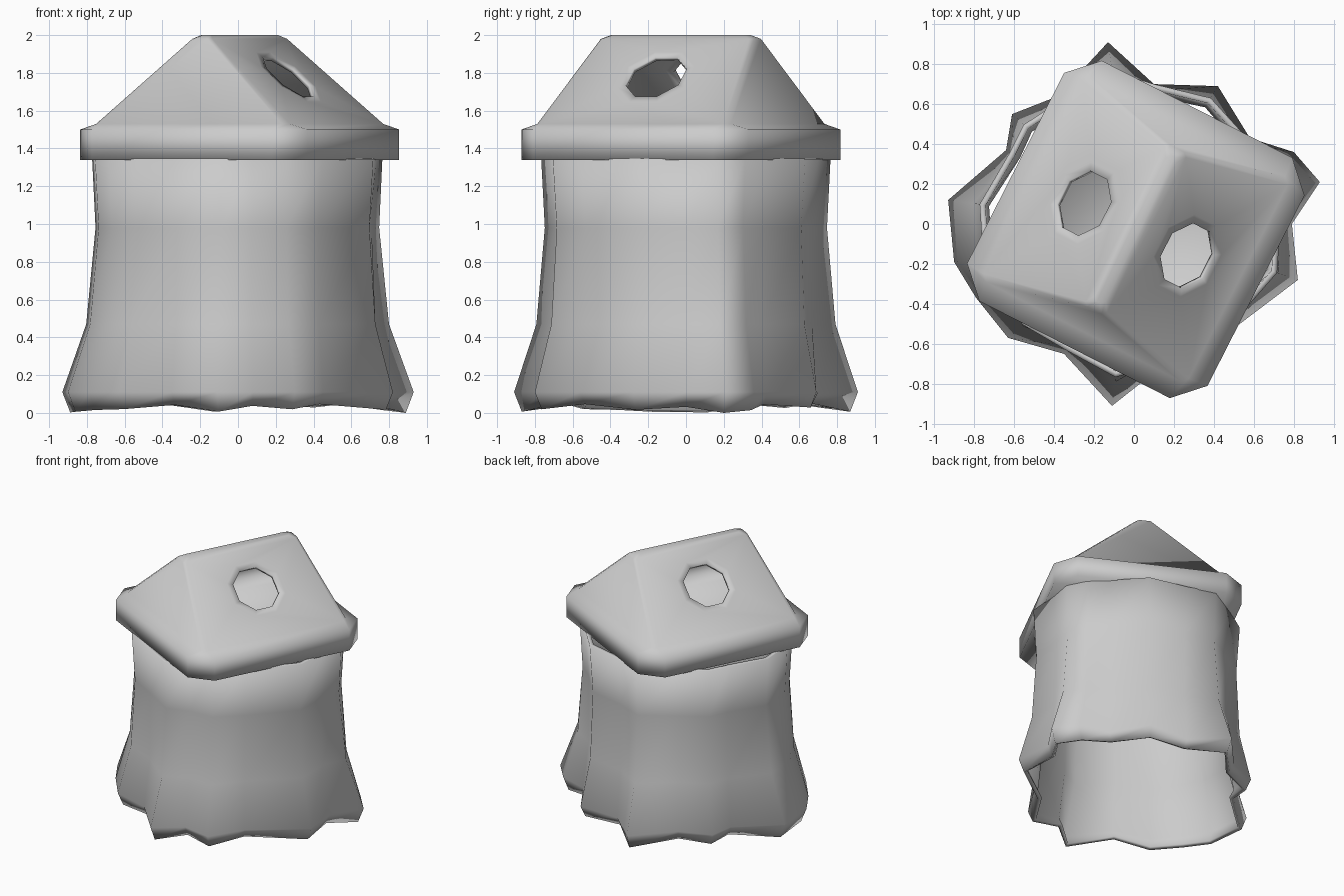
import bpy, bmesh, math
from mathutils import Vector

if "Cube" in bpy.data.objects:
    bpy.data.objects.remove(bpy.data.objects["Cube"])


def finish(bm, name, thickness):
    """Make a smooth object with an inward wall thickness."""
    bmesh.ops.recalc_face_normals(bm, faces=bm.faces[:])
    mesh = bpy.data.meshes.new(name)
    bm.to_mesh(mesh)
    bm.free()
    mesh.shade_smooth()
    ob = bpy.data.objects.new(name, mesh)
    bpy.context.collection.objects.link(ob)
    shell = ob.modifiers.new("shell", 'SOLIDIFY')
    shell.thickness = thickness
    shell.offset = -1
    return ob


def loft(bm, rings, caps):
    """Skin a stack of equal-count point rings."""
    loops = [[bm.verts.new(p) for p in r] for r in rings]
    n = len(loops[0])
    grid = [[bm.faces.new((a[i], a[(i + 1) % n], b[(i + 1) % n], b[i]))
             for i in range(n)] for a, b in zip(loops, loops[1:])]
    if caps:
        bm.faces.new(loops[0][::-1])
        bm.faces.new(loops[-1])
    return grid


# Stump body: hollow, lobed outline with flared roots, fuller hollows higher up
outline = [(0.93, 0.21), (0.80, 0.36), (0.58, 0.43), (0.42, 0.69), (0.10, 0.70),
           (-0.13, 0.91), (-0.38, 0.64), (-0.61, 0.55), (-0.64, 0.37),
           (-0.93, 0.12), (-0.90, -0.19), (-0.79, -0.37), (-0.63, -0.57),
           (-0.35, -0.65), (-0.11, -0.91), (0.08, -0.76), (0.30, -0.80),
           (0.45, -0.56), (0.82, -0.28), (0.79, 0.0)]
# height, hollow radius, strength of the lobes
levels = [(0.0, 0.67, 0.95), (0.11, 0.70, 1.0), (0.47, 0.67, 0.59),
          (0.98, 0.675, 0.36), (1.345, 0.705, 0.31)]
rings = []
for z, base, lobe in levels:
    ring = []
    for x, y in outline:
        r = math.hypot(x, y)
        s = (base + lobe * (r - 0.70)) / r
        foot = max(0.0, 0.05 - 0.2 * (r - 0.7))
        ring.append((x * s, y * s, z if z else foot))
    rings.append(ring)
bm = bmesh.new()
loft(bm, rings, False)
finish(bm, "stump_body", 0.03)


# Hip roof with thick rim
def box_ring(hu, hv, c, z):
    return [(hu, hv - c, z), (hu - c, hv, z), (-hu + c, hv, z), (-hu, hv - c, z),
            (-hu, -hv + c, z), (-hu + c, -hv, z), (hu - c, -hv, z), (hu, -hv + c, z)]


bm = bmesh.new()
grid = loft(bm, [box_ring(0.675, 0.675, 0.14, 1.34),
                 box_ring(0.675, 0.675, 0.14, 1.50),
                 box_ring(0.575, 0.575, 0.03, 1.53),
                 box_ring(0.06, 0.455, 0.02, 1.98),
                 box_ring(0.03, 0.41, 0.02, 2.0)], True)

# Octagonal holes through both long slopes
RUN, RISE = 0.515, 0.45
for face in (grid[2][3], grid[2][7]):
    side = math.copysign(1, face.calc_center_median().x)
    slope = Vector((RUN * side, 0, -RISE)).normalized()
    centre = Vector((0.29 * side, 0, 1.53 + 0.285 * RISE / RUN))
    border = list(face.edges)
    bmesh.ops.delete(bm, geom=[face], context='FACES_ONLY')

    def octagon(radius):
        turns = [math.tau * (i + 0.5) / 8 for i in range(8)]
        return [bm.verts.new(centre + radius * (slope * math.cos(a)
                + Vector((0, 1, 0)) * math.sin(a))) for a in turns]

    outer, inner = octagon(0.215), octagon(0.17)
    rim = [bm.edges.new((outer[i], outer[(i + 1) % 8])) for i in range(8)]
    bmesh.ops.triangle_fill(bm, edges=border + rim, use_beauty=True)
    for i in range(8):
        j = (i + 1) % 8
        bm.faces.new((outer[i], outer[j], inner[j], inner[i]))

roof = finish(bm, "roof", 0.025)
roof.rotation_euler.z = math.radians(-27)
roof.location = (0.009, -0.027, 0)
